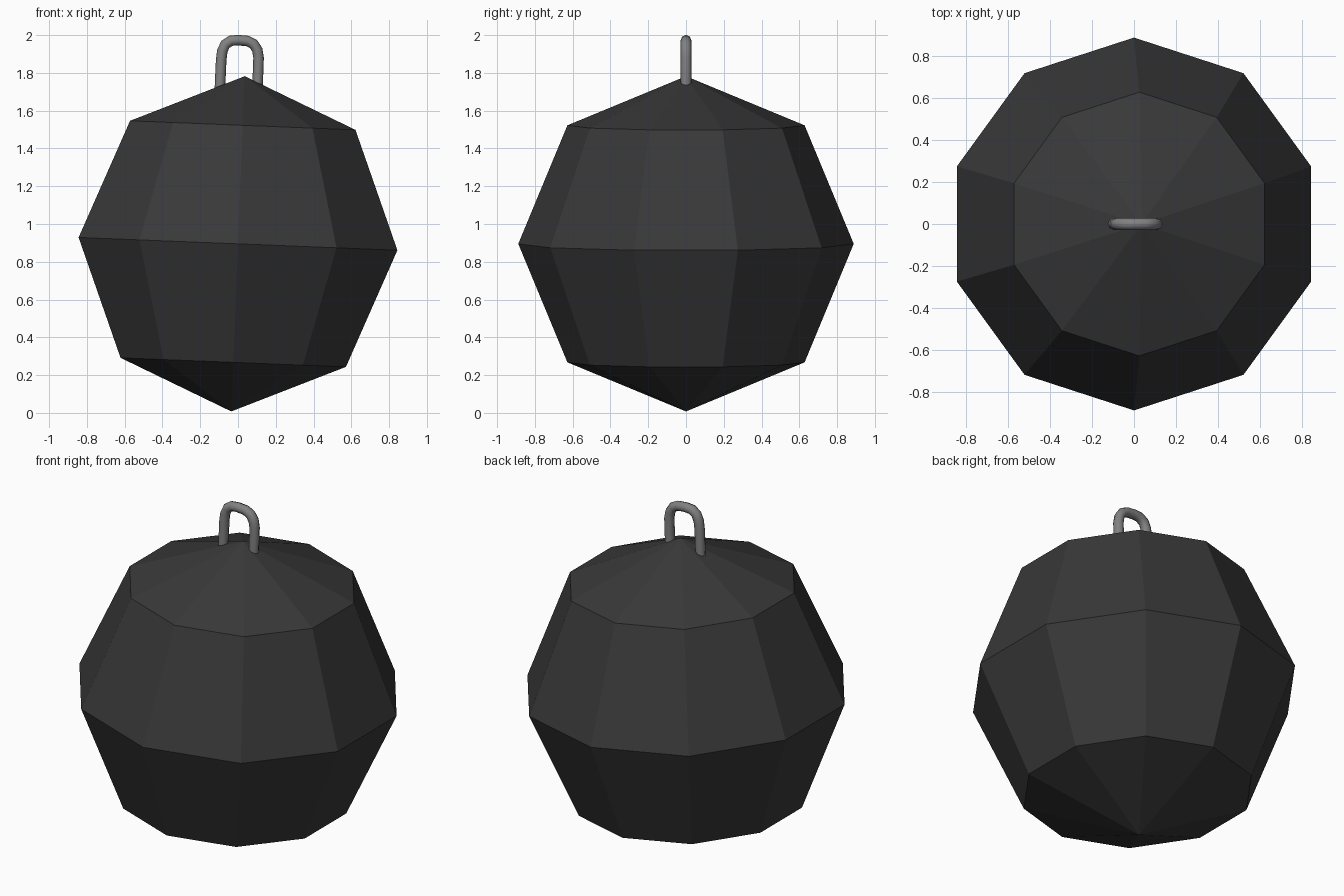
import bpy, math
from mathutils import Vector

if "Cube" in bpy.data.objects:
    bpy.data.objects.remove(bpy.data.objects["Cube"])


def paint(obj, name, shade):
    mat = bpy.data.materials.new(name)
    mat.diffuse_color = (shade, shade, shade, 1)
    mat.use_nodes = True
    mat.node_tree.nodes["Principled BSDF"].inputs["Base Color"].default_value = mat.diffuse_color
    obj.data.materials.append(mat)


# Faceted ball, leaning slightly to the right
bpy.ops.mesh.primitive_uv_sphere_add(
    segments=10, ring_count=4, radius=0.888,
    location=(0, 0, 0.895), rotation=(0, math.radians(2.3), 0))
ball = bpy.context.object
ball.name = "faceted_ball"
paint(ball, "dark_iron", 0.04)

# Hanging loop: a bent round rod whose feet sink into the ball
curve = bpy.data.curves.new("hanging_loop", 'CURVE')
curve.dimensions = '3D'
curve.bevel_depth = 0.028
curve.bevel_resolution = 2
curve.use_fill_caps = True
path = [(-0.097, 1.69), (-0.089, 1.87), (-0.083, 1.915), (-0.068, 1.95),
        (-0.038, 1.97), (0.0, 1.973), (0.05, 1.969), (0.082, 1.953),
        (0.102, 1.922), (0.109, 1.88), (0.102, 1.69)]
spline = curve.splines.new('POLY')
spline.points.add(len(path) - 1)
for point, (x, z) in zip(spline.points, path):
    point.co = (x, 0, z, 1)
loop = bpy.data.objects.new("hanging_loop", curve)
bpy.context.collection.objects.link(loop)

# Turn the rod into a smooth mesh
bpy.ops.object.select_all(action='DESELECT')
loop.select_set(True)
bpy.context.view_layer.objects.active = loop
bpy.ops.object.convert(target='MESH')
loop = bpy.context.object
loop.name = "hanging_loop"
bpy.ops.object.shade_smooth_by_angle(angle=math.radians(50))
paint(loop, "grey_steel", 0.22)
